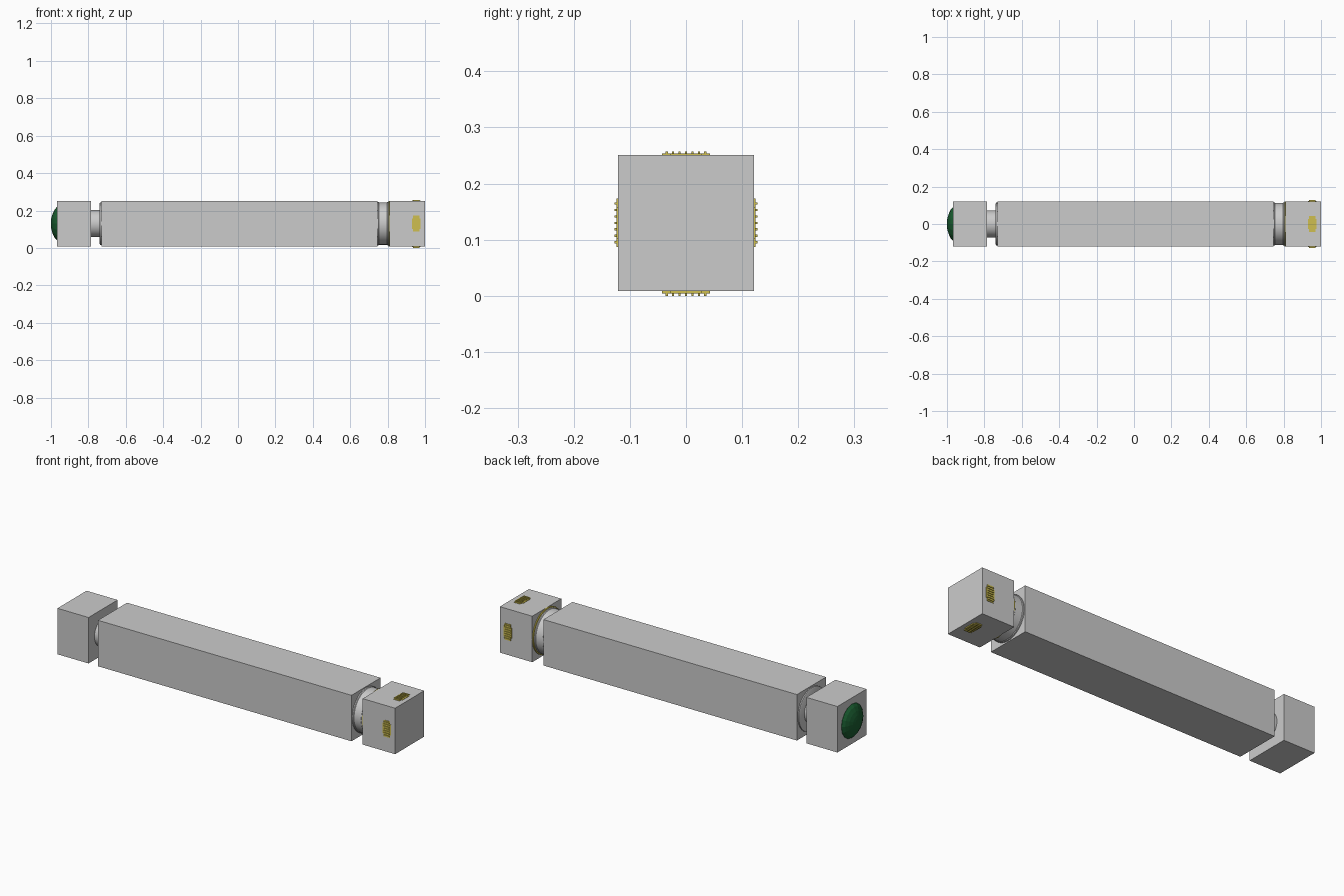
import bpy, bmesh
from math import pi, sin, cos
from mathutils import Matrix, Vector

if "Cube" in bpy.data.objects:
    bpy.data.objects.remove(bpy.data.objects["Cube"])

CZ = 0.13      # height of the long axis
HALF = 0.121   # half width of the square casings


def material(name, rgb):
    m = bpy.data.materials.new(name)
    m.diffuse_color = (*rgb, 1)
    m.use_nodes = True
    m.node_tree.nodes["Principled BSDF"].inputs["Base Color"].default_value = m.diffuse_color
    return m


gold = material("gold", (0.62, 0.52, 0.08))
green = material("dark_green", (0.01, 0.11, 0.03))


def finish(bm, name, mat=None, smooth=False):
    bmesh.ops.recalc_face_normals(bm, faces=bm.faces)
    me = bpy.data.meshes.new(name)
    bm.to_mesh(me)
    bm.free()
    ob = bpy.data.objects.new(name, me)
    bpy.context.collection.objects.link(ob)
    if mat:
        me.materials.append(mat)
    if smooth:
        bpy.ops.object.select_all(action='DESELECT')
        ob.select_set(True)
        bpy.context.view_layer.objects.active = ob
        bpy.ops.object.shade_smooth_by_angle(angle=0.6)
    return ob


def add_box(bm, center, size):
    bmesh.ops.create_cube(bm, size=1, matrix=Matrix.Translation(center)
                          @ Matrix.Diagonal((*size, 1)))


def casing(name, x0, x1):
    bm = bmesh.new()
    add_box(bm, ((x0 + x1) / 2, 0, CZ), (x1 - x0, 2 * HALF, 2 * HALF))
    return finish(bm, name)


def lathe(name, profile, n, mat=None, smooth=True):
    """Closed solid of revolution about the long axis; profile is (x, radius)."""
    bm = bmesh.new()
    rings = [[bm.verts.new((x, r * cos(2 * pi * i / n), CZ + r * sin(2 * pi * i / n)))
              for i in range(n)] for x, r in profile]
    for a, b in zip(rings, rings[1:]):
        for i in range(n):
            j = (i + 1) % n
            bm.faces.new((a[i], a[j], b[j], b[i]))
    bm.faces.new(rings[0])
    bm.faces.new(rings[-1])
    return finish(bm, name, mat, smooth)


# Square casings
casing("rear_casing", -0.967, -0.786)
casing("main_casing", -0.731, 0.746)
casing("front_casing", 0.811, 1.0)

# Round core showing in the gaps
lathe("rear_neck", [(-0.80, 0.072), (-0.72, 0.072)], 32)
lathe("rear_collar", [(-0.740, 0.108), (-0.737, 0.114), (-0.72, 0.114)], 32)
lathe("front_core", [(0.73, 0.116), (0.752, 0.116), (0.755, 0.113),
                     (0.796, 0.113), (0.799, 0.116), (0.82, 0.116)], 32)
lathe("gold_ring", [(0.804, 0.117), (0.806, 0.121), (0.814, 0.121)], 32, gold)

# Domed end cap
lathe("green_end_cap", [(-0.955, 0.089), (-0.968, 0.089), (-0.980, 0.076),
                        (-0.990, 0.056), (-0.997, 0.034), (-1.0, 0.018)],
      16, green, smooth=False)

# Ribbed gold grip on each side of the front casing
for k, side in enumerate(("top", "back", "bottom", "front")):
    bm = bmesh.new()
    add_box(bm, (0.953, 0, HALF), (0.036, 0.086, 0.005))
    add_box(bm, (0.953, 0, HALF), (0.048, 0.056, 0.005))
    for i in range(7):
        add_box(bm, (0.953, (i - 3) * 0.0115, 0.124), (0.034, 0.004, 0.007))
    if side == "bottom":
        bmesh.ops.translate(bm, verts=bm.verts, vec=Vector((0, 0, 0.0025)))
    bm.transform(Matrix.Translation((0, 0, CZ)) @ Matrix.Rotation(-k * pi / 2, 4, 'X'))
    finish(bm, side + "_grip", gold)
